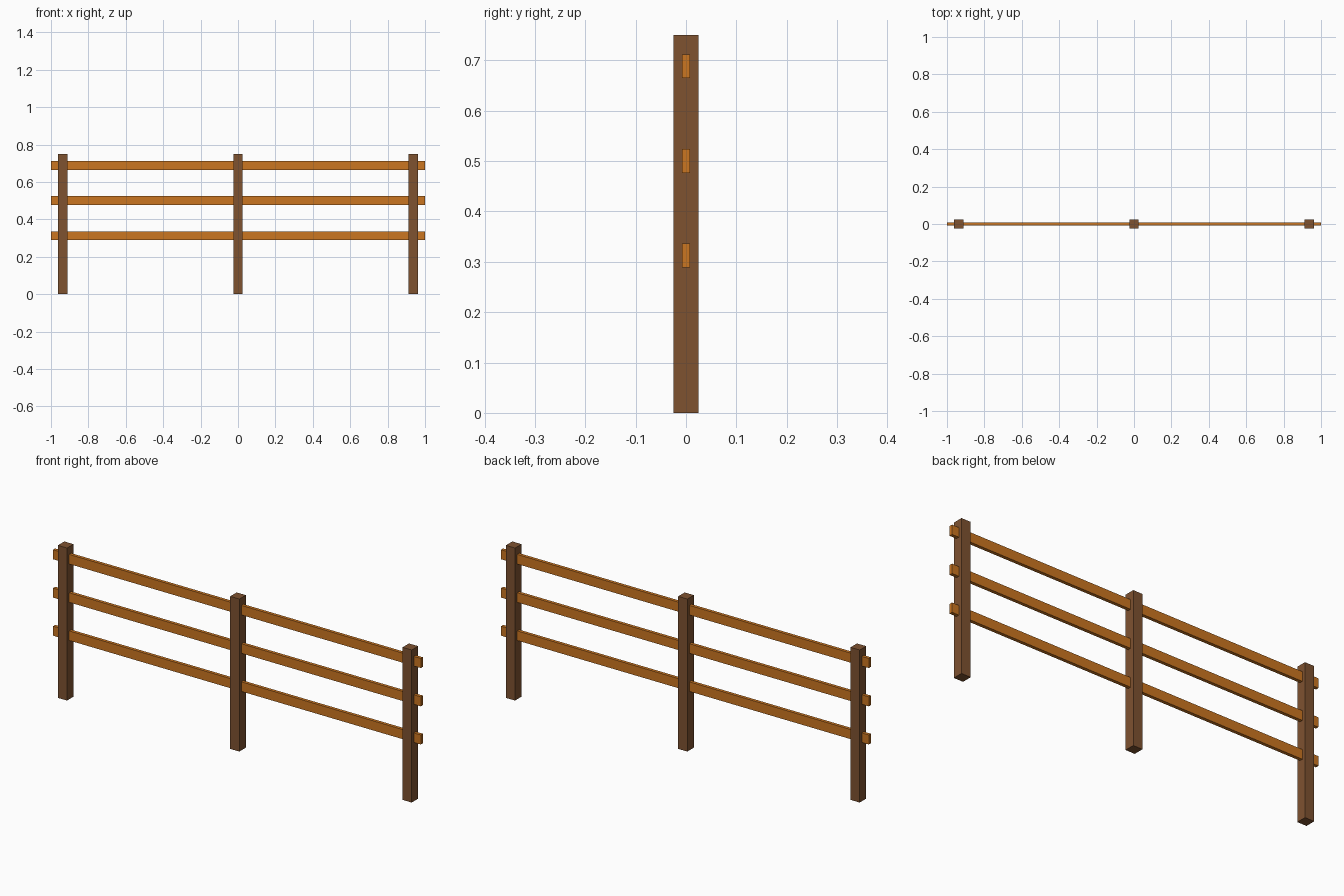
import bpy

cube = bpy.data.objects.get("Cube")
if cube:
    bpy.data.objects.remove(cube, do_unlink=True)


def make_material(name, color):
    mat = bpy.data.materials.new(name)
    mat.use_nodes = True
    mat.diffuse_color = color
    mat.node_tree.nodes["Principled BSDF"].inputs["Base Color"].default_value = color
    return mat


def add_box(name, center, size, mat):
    bpy.ops.mesh.primitive_cube_add(size=1, location=center)
    obj = bpy.context.object
    obj.name = name
    obj.scale = size
    bpy.ops.object.transform_apply(location=False, rotation=False, scale=True)
    obj.data.materials.append(mat)
    return obj


dark_wood = make_material("dark brown wood", (0.21, 0.085, 0.03, 1))
light_wood = make_material("orange brown wood", (0.6, 0.18, 0.015, 1))

POST_HEIGHT = 0.75
POST_WIDTH = 0.05
RAIL_SIZE = (2.0, 0.016, 0.047)

# Square upright posts
for side, x in (("right", -0.9375), ("middle", 0), ("left", 0.9375)):
    add_box(side + "_post", (x, 0, POST_HEIGHT / 2),
            (POST_WIDTH, POST_WIDTH, POST_HEIGHT), dark_wood)

# Horizontal rails running through the posts
for level, z in (("lower", 0.3125), ("middle", 0.5), ("upper", 0.6885)):
    add_box(level + "_rail", (0, 0, z), RAIL_SIZE, light_wood)
